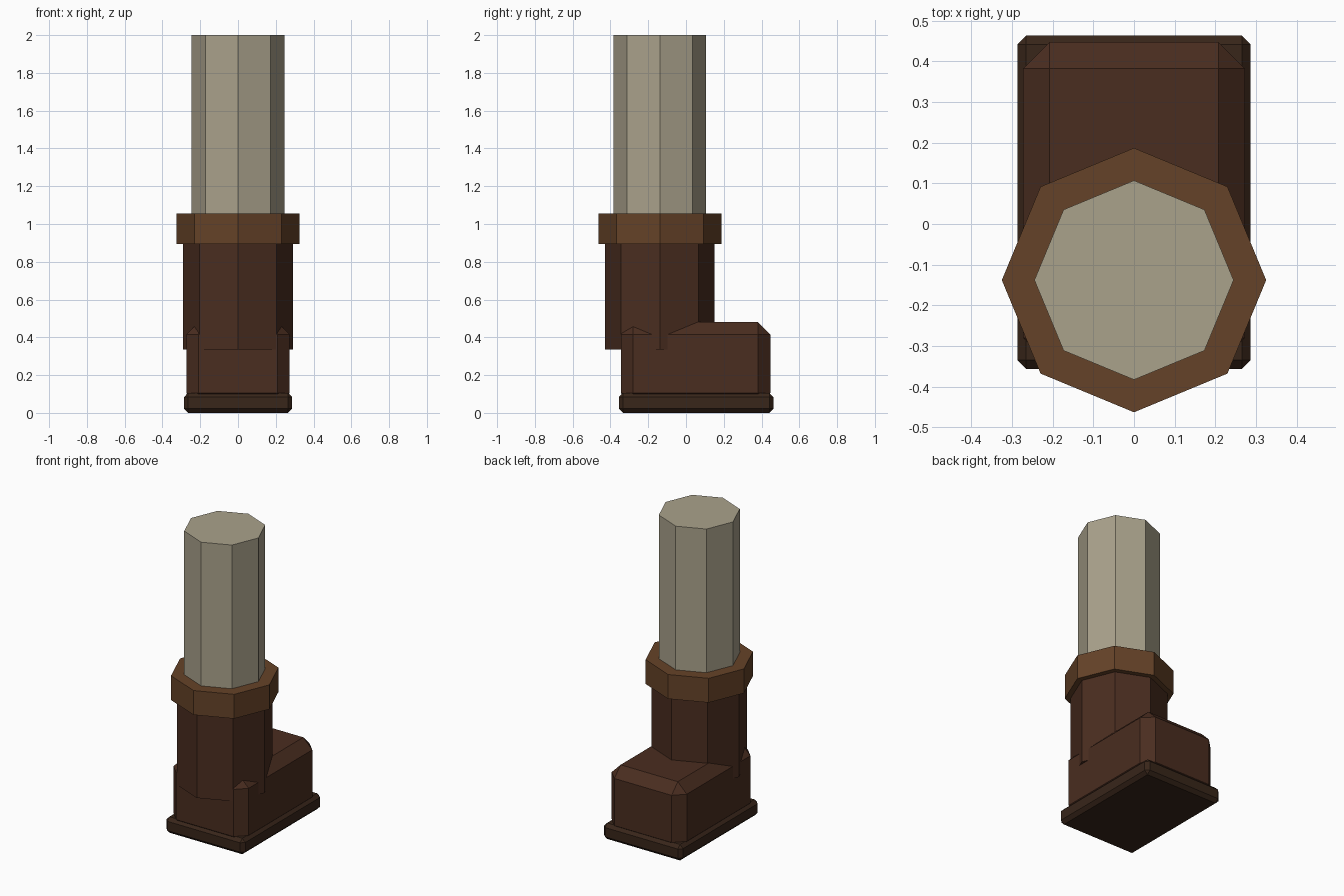
import bpy, bmesh
from mathutils import Matrix

if "Cube" in bpy.data.objects:
    bpy.data.objects.remove(bpy.data.objects["Cube"])


def material(name, rgb):
    m = bpy.data.materials.new(name)
    m.diffuse_color = (*rgb, 1)
    m.use_nodes = True
    m.node_tree.nodes["Principled BSDF"].inputs["Base Color"].default_value = m.diffuse_color
    return m


def finish(name, bm, mat):
    mesh = bpy.data.meshes.new(name)
    bm.to_mesh(mesh)
    bm.free()
    mesh.materials.append(mat)
    ob = bpy.data.objects.new(name, mesh)
    bpy.context.collection.objects.link(ob)
    return ob


def octagon(name, radius, z0, z1, mat, y=-0.138):
    bm = bmesh.new()
    bmesh.ops.create_cone(bm, cap_ends=True, segments=8, radius1=radius, radius2=radius,
                          depth=z1 - z0, matrix=Matrix.Translation((0, y, (z0 + z1) / 2)))
    return finish(name, bm, mat)


def chamfered_box(name, half_x, y0, y1, z0, z1, chamfer, mat):
    bm = bmesh.new()
    place = Matrix.Translation((0, (y0 + y1) / 2, (z0 + z1) / 2))
    size = Matrix.Diagonal((2 * half_x, y1 - y0, z1 - z0, 1))
    bmesh.ops.create_cube(bm, size=1, matrix=place @ size)
    bmesh.ops.bevel(bm, geom=bm.edges[:], offset=chamfer, segments=1,
                    affect='EDGES', profile=0.5)
    return finish(name, bm, mat)


cloth = material("trouser_cloth", (0.40, 0.36, 0.26))
tan = material("cuff_leather", (0.13, 0.055, 0.021))
brown = material("boot_leather", (0.068, 0.026, 0.014))
dark = material("sole_rubber", (0.04, 0.019, 0.010))

# Leg, rolled cuff and boot shaft
octagon("trouser_leg", 0.245, 0.95, 2.0, cloth)
octagon("boot_cuff", 0.325, 0.895, 1.055, tan)
octagon("boot_shaft", 0.290, 0.335, 0.935, brown)

# Foot and sole
chamfered_box("boot_foot", 0.273, -0.345, 0.447, 0.04, 0.48, 0.065, brown)
chamfered_box("boot_sole", 0.287, -0.356, 0.463, 0.0, 0.105, 0.022, dark)
